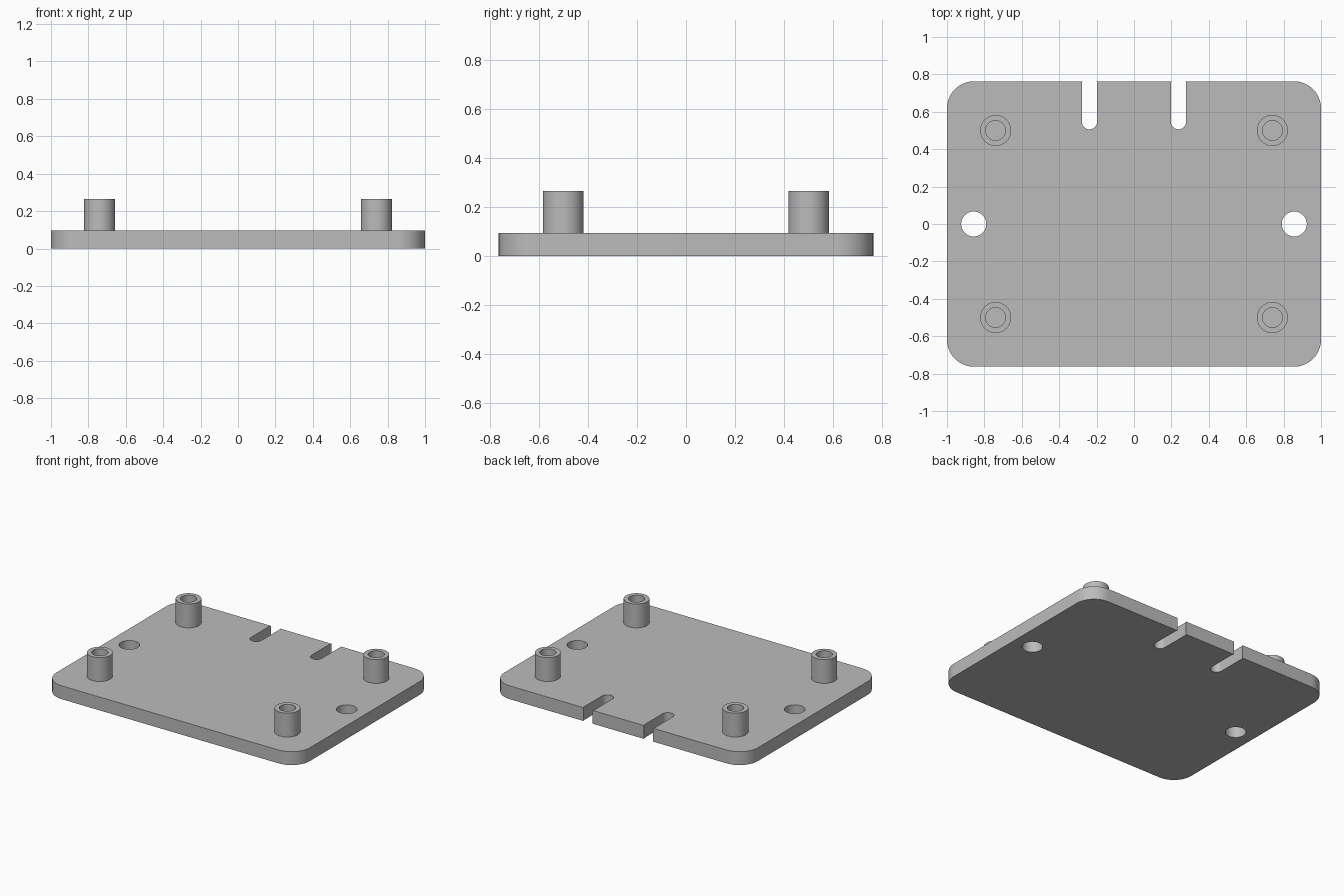
import bpy, bmesh
from math import sin, cos, radians, sqrt, asin, degrees

if "Cube" in bpy.data.objects:
    bpy.data.objects.remove(bpy.data.objects["Cube"])

HALF_X, HALF_Y, CORNER = 1.0, 0.763, 0.145
PLATE_TOP, BOSS_TOP = 0.095, 0.265
SLOT_X, SLOT_R, SLOT_IN, SLOT_OUT = 0.238, 0.041, 0.547, 0.745

grey = bpy.data.materials.new("plain grey")
grey.use_nodes = True
grey.diffuse_color = (0.5, 0.5, 0.5, 1)
grey.node_tree.nodes["Principled BSDF"].inputs["Base Color"].default_value = (0.5, 0.5, 0.5, 1)


def arc(cx, cy, r, start, end, steps):
    """Points along an arc, angles in degrees."""
    angles = [radians(start + (end - start) * i / steps) for i in range(steps + 1)]
    return [(cx + r * cos(a), cy + r * sin(a)) for a in angles]


def circle(cx, cy, r, steps=48):
    return arc(cx, cy, r, 0, 360, steps)[:-1]


def extrude(name, loops, bottom, top):
    """Solid from closed loops: the first is the outline, the rest are holes."""
    curve = bpy.data.curves.new(name, 'CURVE')
    curve.dimensions = '2D'
    curve.fill_mode = 'BOTH'
    curve.extrude = (top - bottom) / 2
    for loop in loops:
        spline = curve.splines.new('POLY')
        spline.points.add(len(loop) - 1)
        for point, (x, y) in zip(spline.points, loop):
            point.co = (x, y, 0, 1)
        spline.use_cyclic_u = True
    obj = bpy.data.objects.new(name, curve)
    bpy.context.collection.objects.link(obj)
    bpy.ops.object.select_all(action='DESELECT')
    obj.select_set(True)
    bpy.context.view_layer.objects.active = obj
    bpy.ops.object.convert(target='MESH')
    obj = bpy.context.view_layer.objects.active

    # Weld caps to walls and rest the part on its base height
    mesh = obj.data
    bm = bmesh.new()
    bm.from_mesh(mesh)
    bmesh.ops.remove_doubles(bm, verts=bm.verts, dist=0.0001)
    bmesh.ops.translate(bm, verts=bm.verts, vec=(0, 0, (top + bottom) / 2))
    bmesh.ops.recalc_face_normals(bm, faces=bm.faces)
    bmesh.ops.dissolve_limit(bm, angle_limit=radians(1), verts=bm.verts, edges=bm.edges)
    bm.to_mesh(mesh)
    bm.free()
    mesh.materials.clear()
    mesh.materials.append(grey)
    bpy.ops.object.shade_smooth_by_angle(angle=radians(30))
    return obj


def slot(cx):
    """Open slot in the back edge, narrowing slightly at its mouth."""
    mouth = degrees(asin((HALF_Y - SLOT_OUT) / SLOT_R))
    return (arc(cx, SLOT_OUT, SLOT_R, mouth, 0, 4)
            + arc(cx, SLOT_IN, SLOT_R, 0, -180, 20)
            + arc(cx, SLOT_OUT, SLOT_R, 180, 180 - mouth, 4))


# Base plate with rounded corners, two back slots and two side holes
cx, cy = HALF_X - CORNER, HALF_Y - CORNER
outline = (arc(cx, -cy, CORNER, -90, 0, 16) + arc(cx, cy, CORNER, 0, 90, 16)
           + slot(SLOT_X) + slot(-SLOT_X)
           + arc(-cx, cy, CORNER, 90, 180, 16) + arc(-cx, -cy, CORNER, 180, 270, 16))
side_holes = [circle(side * 0.857, 0, 0.067) for side in (-1, 1)]
extrude("base_plate", [outline] + side_holes, 0, PLATE_TOP)

# Four hollow standoffs
for x, side in ((0.74, "left"), (-0.74, "right")):
    for y, end in ((-0.5, "front"), (0.5, "back")):
        extrude(f"standoff_{end}_{side}",
                [circle(x, y, 0.083), circle(x, y, 0.053)], PLATE_TOP, BOSS_TOP)
